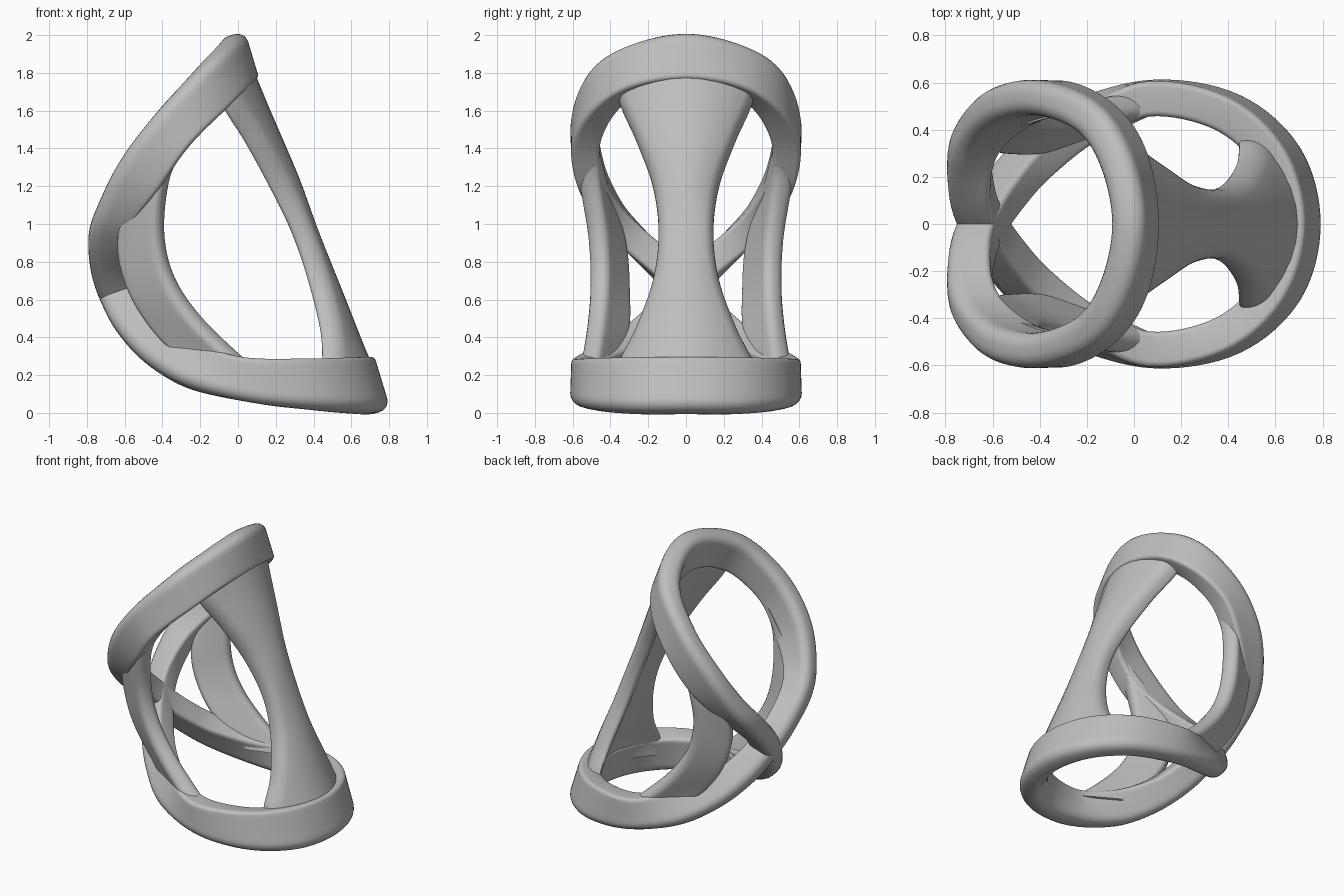
import bpy, bmesh, math
from mathutils import Vector

cube = bpy.data.objects.get("Cube")
if cube:
    bpy.data.objects.remove(cube)

grey = bpy.data.materials.new("plain grey")
grey.use_nodes = True
colour = (0.52, 0.52, 0.52, 1)
grey.diffuse_color = colour
grey.node_tree.nodes["Principled BSDF"].inputs["Base Color"].default_value = colour


def spline(points, steps, closed):
    """Catmull-Rom samples through a list of vectors."""
    n = len(points)
    pick = (lambda i: points[i % n]) if closed else (lambda i: points[min(max(i, 0), n - 1)])
    out = []
    for i in range(n if closed else n - 1):
        a, b, c, d = (pick(i + k) for k in (-1, 0, 1, 2))
        for s in range(steps):
            t = s / steps
            out.append(0.5 * (2 * b + (c - a) * t + (2 * a - 5 * b + 4 * c - d) * t * t
                              + (3 * b - a - 3 * c + d) * t ** 3))
    if not closed:
        out.append(points[-1])
    return out


def section(half_w, half_t, radius_a, radius_b):
    """Rounded rectangle outline, with its own corner radius on each edge."""
    pts = []
    for k, (sx, sy) in enumerate(((1, 1), (-1, 1), (-1, -1), (1, -1))):
        radius = radius_b if sx > 0 else radius_a
        other = radius_a if sx > 0 else radius_b
        cx, cy = sx * (half_w - radius), sy * (half_t - radius)
        for j in range(6):
            a = math.radians(90 * k + 18 * j)
            pts.append((cx + radius * math.cos(a), cy + radius * math.sin(a)))
        if k in (0, 2):
            end = -sx * (half_w - other)
            pts += [(cx + (end - cx) * j / 8, sy * half_t) for j in range(1, 8)]
    return pts


def loft(name, rail_a, rail_b, thick, radius_a, radius_b, bows=None, closed=False, steps=8):
    """Sweep a rounded bar whose two long edges follow the rails."""
    ra = spline([Vector(p) for p in rail_a], steps, closed)
    rb = spline([Vector(p) for p in rail_b], steps, closed)
    bw = spline([Vector((b, 0, 0)) for b in (bows or [0] * len(rail_a))], steps, closed)
    n = len(ra)
    bm = bmesh.new()
    rings = []
    for i in range(n):
        j, k = ((i - 1) % n, (i + 1) % n) if closed else (max(i - 1, 0), min(i + 1, n - 1))
        tangent = (ra[k] + rb[k]) - (ra[j] + rb[j])
        across = rb[i] - ra[i]
        normal = tangent.cross(across).normalized()
        half = across.length / 2
        across.normalize()
        mid = (ra[i] + rb[i]) / 2
        ring = []
        for u, v in section(half, thick / 2, radius_a, radius_b):
            ring.append(bm.verts.new(mid + across * u + normal * v
                                     + bw[i] * (1 - (u / half) ** 2)))
        rings.append(ring)
    m = len(rings[0])
    for i in range(n if closed else n - 1):
        p, q = rings[i], rings[(i + 1) % n]
        for s in range(m):
            bm.faces.new((p[s], p[(s + 1) % m], q[(s + 1) % m], q[s]))
    if not closed:
        bm.faces.new(rings[0])
        bm.faces.new(rings[-1])
    bmesh.ops.recalc_face_normals(bm, faces=bm.faces)
    mesh = bpy.data.meshes.new(name)
    bm.to_mesh(mesh)
    bm.free()
    mesh.materials.append(grey)
    obj = bpy.data.objects.new(name, mesh)
    bpy.context.collection.objects.link(obj)
    bpy.ops.object.select_all(action='DESELECT')
    obj.select_set(True)
    bpy.context.view_layer.objects.active = obj
    bpy.ops.object.shade_smooth_by_angle(angle=math.radians(40))


def flip(points):
    return [(x, -y, z) for x, y, z in points]


# Figure-eight band: half of the outer and inner edges, top to crossing to base
outer = [(-.035, 0, 2), (-.09, .26, 1.945), (-.21, .45, 1.825), (-.43, .535, 1.59),
         (-.62, .51, 1.34), (-.74, .41, 1.1), (-.79, .29, .94), (-.78, .13, .76),
         (-.735, 0, .61), (-.64, -.15, .43), (-.48, -.315, .26), (-.25, -.47, .13),
         (.1, -.54, .05), (.43, -.485, .015), (.66, -.285, 0), (.735, 0, 0)]
inner = [(.04, 0, 1.75), (0, .27, 1.7), (-.11, .44, 1.58), (-.27, .53, 1.4),
         (-.41, .5, 1.2), (-.54, .4, 1.04), (-.6, .28, .92), (-.6, .12, .79),
         (-.56, 0, .67), (-.48, -.125, .55), (-.37, -.255, .44), (-.18, -.41, .345),
         (.06, -.53, .29), (.37, -.465, .28), (.575, -.275, .28), (.65, 0, .28)]
loft("looped_band", outer + flip(outer[-2:0:-1]), inner + flip(inner[-2:0:-1]),
     .15, .06, .025, closed=True)

# Waisted panel joining the two loops: height, middle x, edge x, half width
panel = [(1.82, .02, -.11, .36), (1.66, .085, -.06, .355), (1.45, .175, .07, .265),
         (1.2, .28, .205, .175), (.95, .37, .33, .145), (.7, .47, .41, .175),
         (.45, .57, .47, .265), (.27, .645, .48, .355), (.15, .68, .49, .36)]
loft("waisted_panel", [(e, -w, z) for z, c, e, w in panel],
     [(e, w, z) for z, c, e, w in panel], .115, .045, .045, [c - e for z, c, e, w in panel])

# Curved side struts, one mirrored from the other
front_edge = [(-.29, .53, 1.44), (-.37, .525, 1.25), (-.4, .485, .95),
              (-.34, .475, .7), (-.18, .495, .47), (.09, .53, .22)]
rear_edge = [(-.5, .47, 1.2), (-.6, .4, 1.03), (-.62, .35, .85),
             (-.56, .335, .64), (-.42, .335, .43), (-.22, .39, .24)]
loft("left_strut", front_edge, rear_edge, .115, .05, .03)
loft("right_strut", flip(front_edge), flip(rear_edge), .115, .05, .03)
